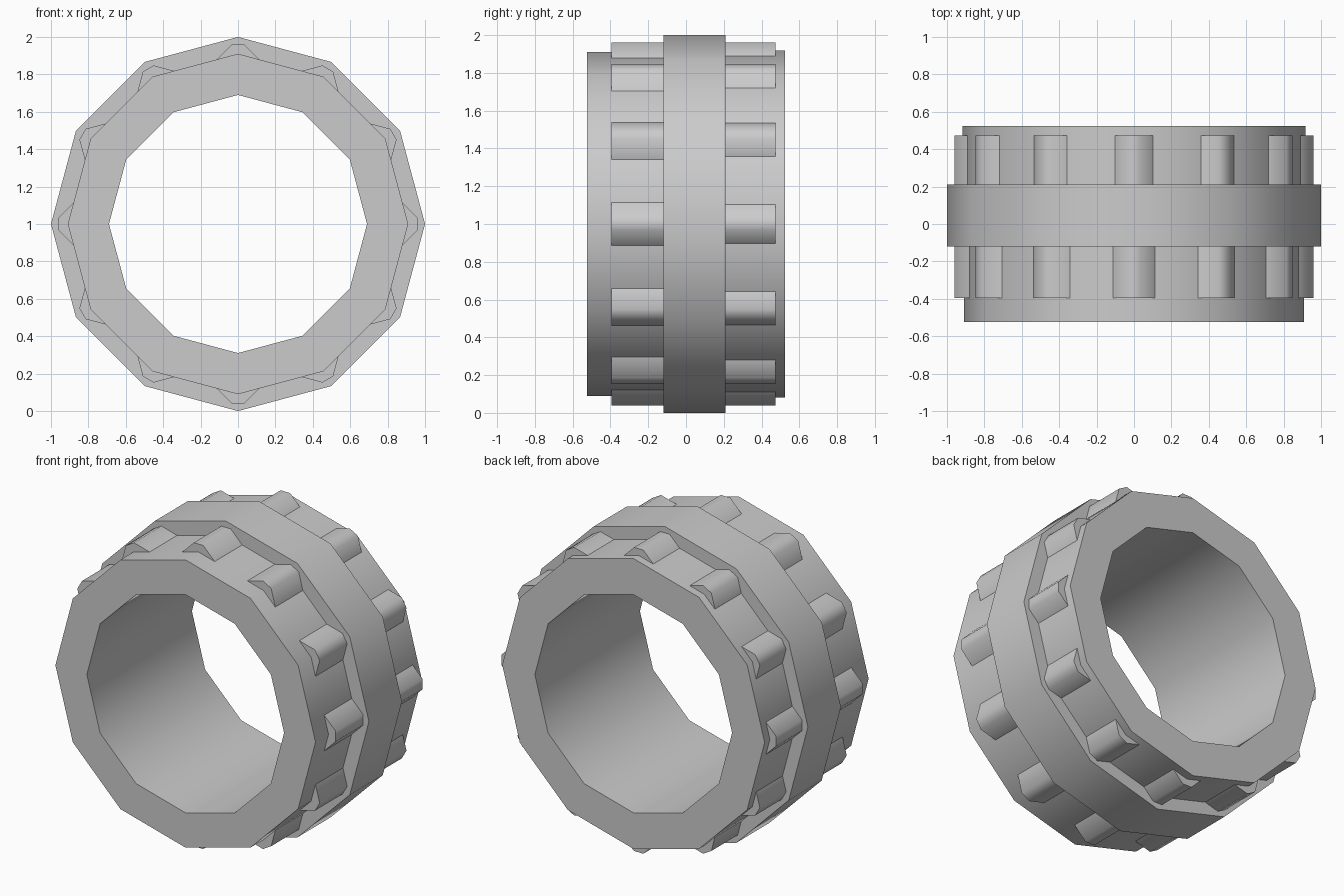
import bpy, bmesh, math
from mathutils import Matrix, Vector

if "Cube" in bpy.data.objects:
    bpy.data.objects.remove(bpy.data.objects["Cube"])

SIDES = 12
CENTRE = Vector((0, 0, 1))


def finish(name, bm):
    bmesh.ops.recalc_face_normals(bm, faces=bm.faces[:])
    bmesh.ops.translate(bm, verts=bm.verts[:], vec=CENTRE)
    mesh = bpy.data.meshes.new(name)
    bm.to_mesh(mesh)
    bm.free()
    obj = bpy.data.objects.new(name, mesh)
    bpy.context.collection.objects.link(obj)
    bpy.ops.object.select_all(action='DESELECT')
    obj.select_set(True)
    bpy.context.view_layer.objects.active = obj
    bpy.ops.object.shade_smooth_by_angle(angle=math.radians(50))
    return obj


def lathe(name, profile):
    """Revolve a closed (radius, y) profile around the y axis."""
    bm = bmesh.new()
    rings = []
    for i in range(SIDES):
        a = math.tau * i / SIDES
        rings.append([bm.verts.new((r * math.sin(a), y, r * math.cos(a)))
                      for r, y in profile])
    n = len(profile)
    for i in range(SIDES):
        p, q = rings[i], rings[(i + 1) % SIDES]
        for j in range(n):
            k = (j + 1) % n
            bm.faces.new((p[j], p[k], q[k], q[j]))
    return finish(name, bm)


def teeth(name, y0, y1, body_r, half):
    """One bevelled lug straddling every corner of the body."""
    base = body_r - half * math.tan(math.pi / SIDES)
    outline = [(-half, base), (-0.033, 0.96), (0.033, 0.96),
               (half, base), (0, body_r - 0.002)]
    bm = bmesh.new()
    for i in range(SIDES):
        rot = Matrix.Rotation(math.tau * i / SIDES, 3, 'Y')
        a, b = [[bm.verts.new(rot @ Vector((x, y, z))) for x, z in outline]
                for y in (y0, y1)]
        bm.faces.new(a)
        bm.faces.new(b[::-1])
        for j in range(5):
            k = (j + 1) % 5
            bm.faces.new((a[j], b[j], b[k], a[k]))
    return finish(name, bm)


# Hollow ring with a raised central band
lathe("ring_body", [(0.69, -0.525), (0.91, -0.525), (0.91, -0.12), (1.0, -0.12),
                    (1.0, 0.21), (0.918, 0.21), (0.918, 0.525), (0.69, 0.525)])

# Lugs on either side of the band
teeth("front_teeth", -0.395, -0.12, 0.91, 0.113)
teeth("back_teeth", 0.21, 0.473, 0.918, 0.102)
